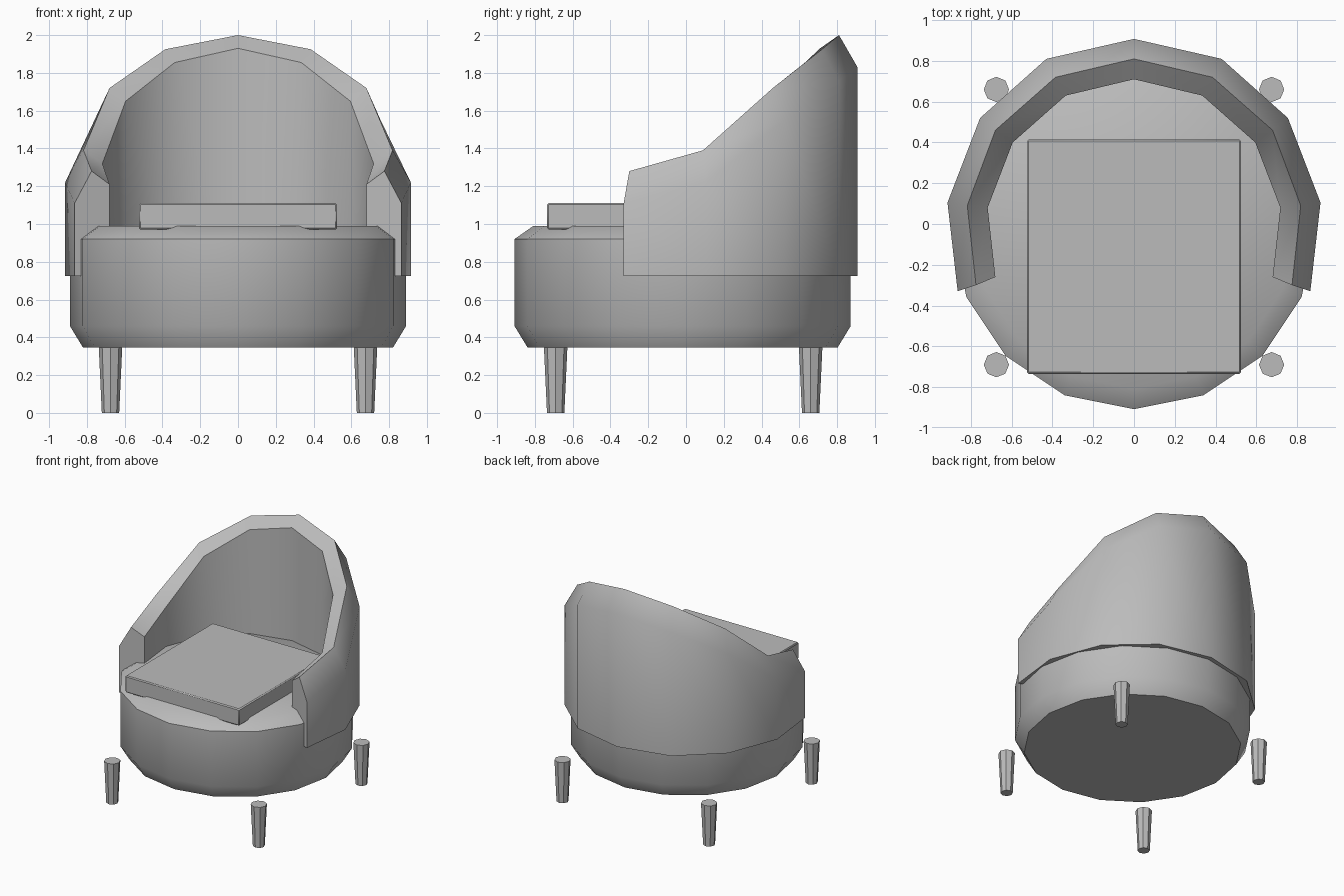
import bpy, bmesh, math

if "Cube" in bpy.data.objects:
    bpy.data.objects.remove(bpy.data.objects["Cube"])

fabric = bpy.data.materials.new("grey")
fabric.diffuse_color = (0.5, 0.5, 0.5, 1)
fabric.use_nodes = True
fabric.node_tree.nodes["Principled BSDF"].inputs["Base Color"].default_value = fabric.diffuse_color


def finish(name, bm, loc=(0, 0, 0)):
    """Turn a bmesh into a named, coloured object with sharp edges kept."""
    bmesh.ops.recalc_face_normals(bm, faces=bm.faces[:])
    me = bpy.data.meshes.new(name)
    bm.to_mesh(me)
    bm.free()
    me.materials.append(fabric)
    ob = bpy.data.objects.new(name, me)
    ob.location = loc
    bpy.context.collection.objects.link(ob)
    bpy.ops.object.select_all(action='DESELECT')
    ob.select_set(True)
    bpy.context.view_layer.objects.active = ob
    bpy.ops.object.shade_smooth_by_angle(angle=math.radians(40))
    return ob


def lathe(name, profile, sides, loc):
    """Closed round solid from (radius, height) pairs."""
    bm = bmesh.new()
    rings = []
    for r, z in profile:
        angles = [2 * math.pi * i / sides for i in range(sides)]
        rings.append([bm.verts.new((r * math.cos(a), r * math.sin(a), z)) for a in angles])
    for low, high in zip(rings, rings[1:]):
        for i in range(sides):
            j = (i + 1) % sides
            bm.faces.new((low[i], low[j], high[j], high[i]))
    bm.faces.new(rings[0])
    bm.faces.new(rings[-1])
    return finish(name, bm, loc)


# round seat base
lathe("seat_base", [(0.82, 0.345), (0.89, 0.46), (0.89, 0.92), (0.79, 0.99)], 16, (0, -0.018, 0))

# tapered legs
for side, sx in (("left", -1), ("right", 1)):
    for end, y in (("front", -0.69), ("back", 0.66)):
        lathe(f"{end}_{side}_leg", [(0.046, 0), (0.062, 0.345)], 8, (sx * 0.675, y, 0))

# seat cushion
bm = bmesh.new()
bmesh.ops.create_cube(bm, size=1)
bmesh.ops.scale(bm, vec=(1.05, 1.15, 0.14), verts=bm.verts[:])
bmesh.ops.bevel(bm, geom=bm.edges[:], offset=0.008, segments=1, affect='EDGES')
finish("seat_cushion", bm, (0, -0.16, 1.04))

# wraparound backrest: outer xy, ridge xy, inner xy, ridge height, centre to arm tip
half = [
    ((0, 0.908), (0, 0.81), (0, 0.71), 2.0),
    ((0.43, 0.81), (0.385, 0.72), (0.335, 0.63), 1.925),
    ((0.755, 0.52), (0.68, 0.46), (0.595, 0.40), 1.72),
    ((0.915, 0.105), (0.818, 0.09), (0.718, 0.08), 1.39),
    ((0.865, -0.33), (0.775, -0.30), (0.68, -0.26), 1.28),
]
stations = [(-1, s) for s in reversed(half[1:])] + [(1, s) for s in half]
bm = bmesh.new()
sections = []
for m, (out, mid, inn, z) in stations:
    pts = [(out, 0.725), (out, z - 0.17), (mid, z), (inn, z - 0.07), (inn, 0.725)]
    sections.append([bm.verts.new((m * p[0], p[1], h)) for p, h in pts])
for a, b in zip(sections, sections[1:]):
    for i in range(5):
        j = (i + 1) % 5
        bm.faces.new((a[i], a[j], b[j], b[i]))
bm.faces.new(sections[0])
bm.faces.new(sections[-1])
finish("backrest", bm)
